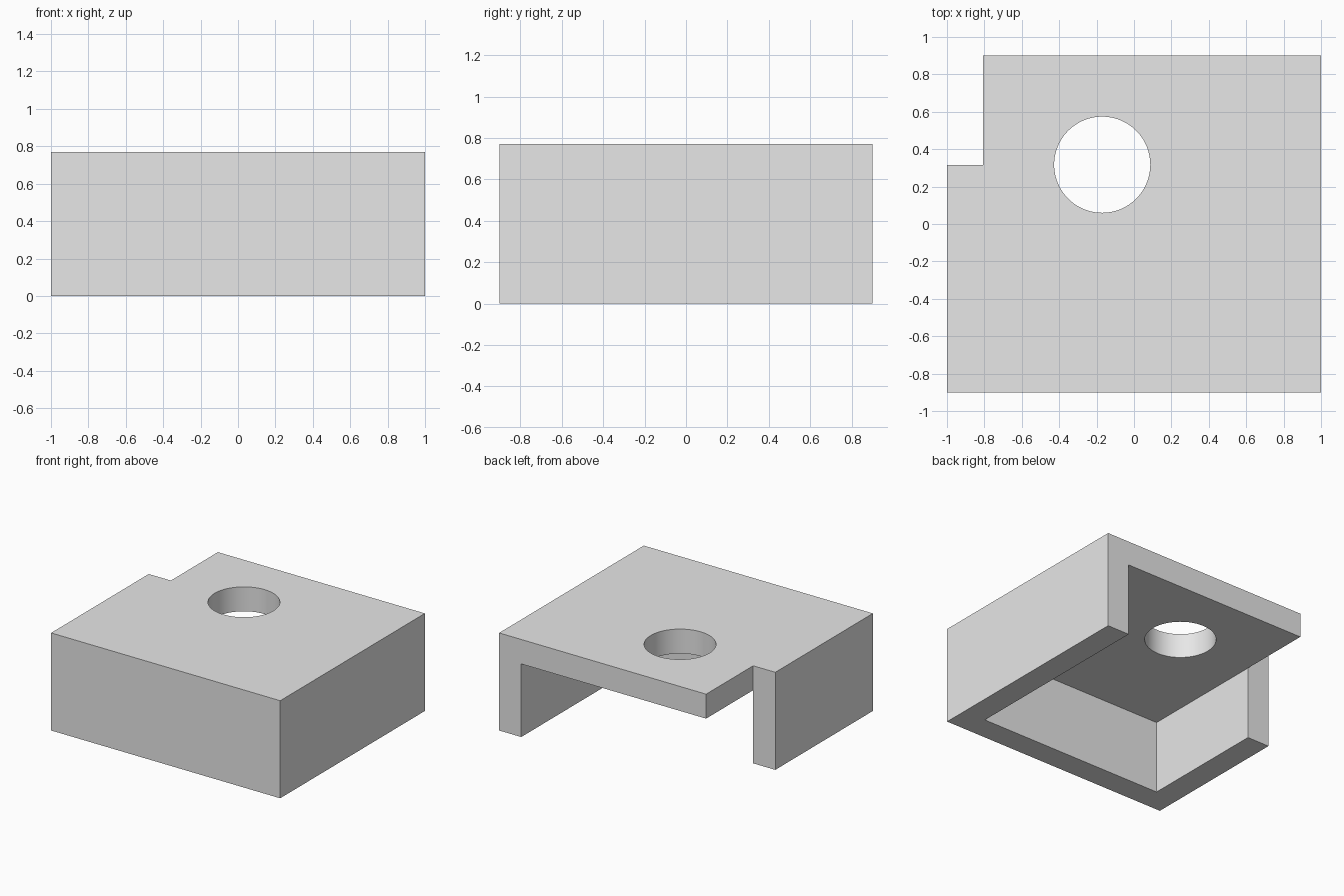
import bpy
import bmesh
import math

if "Cube" in bpy.data.objects:
    bpy.data.objects.remove(bpy.data.objects["Cube"], do_unlink=True)

W, D, H = 1.0, 0.902, 0.77      # half width, half depth, height
T = 0.193                       # wall and plate thickness
NOTCH_Y = 0.315                 # where the short side wall ends
HOLE_X, HOLE_Y, HOLE_R = -0.17, 0.317, 0.257

grey = bpy.data.materials.new("light grey")
grey.use_nodes = True
grey.diffuse_color = (0.8, 0.8, 0.8, 1)
grey.node_tree.nodes["Principled BSDF"].inputs["Base Color"].default_value = (0.8, 0.8, 0.8, 1)


def prism(name, outline, z0, z1):
    """Extrude a counter-clockwise outline from z0 up to z1."""
    bm = bmesh.new()
    base = bm.faces.new([bm.verts.new((x, y, z0)) for x, y in outline])
    top = bmesh.ops.extrude_face_region(bm, geom=[base], use_keep_orig=True)
    for v in top["geom"]:
        if isinstance(v, bmesh.types.BMVert):
            v.co.z = z1
    bmesh.ops.recalc_face_normals(bm, faces=bm.faces)
    mesh = bpy.data.meshes.new(name)
    bm.to_mesh(mesh)
    bm.free()
    mesh.materials.append(grey)
    obj = bpy.data.objects.new(name, mesh)
    bpy.context.collection.objects.link(obj)
    return obj


def rect(x0, y0, x1, y1):
    return [(x0, y0), (x1, y0), (x1, y1), (x0, y1)]


def cut(target, cutter):
    """Subtract the cutter for good and remove it."""
    cutter.hide_render = True
    mod = target.modifiers.new("cut", "BOOLEAN")
    mod.operation = "DIFFERENCE"
    mod.solver = "EXACT"
    mod.object = cutter
    bpy.context.view_layer.objects.active = target
    bpy.ops.object.modifier_apply(modifier=mod.name)
    bpy.data.objects.remove(cutter, do_unlink=True)


# Outer block with the back corner notched out
inner = W - T
bracket = prism("channel_bracket", [(-W, -D), (W, -D), (W, D), (-inner, D),
                                    (-inner, NOTCH_Y), (-W, NOTCH_Y)], 0, H)

# Cavity open at the bottom and back, leaving three walls and a top plate
cut(bracket, prism("cavity_cutter", rect(-inner, T - D, inner, D + 1), -1, H - T))

# Round hole through the top plate
circle = [(HOLE_X + HOLE_R * math.cos(i * math.tau / 96),
           HOLE_Y + HOLE_R * math.sin(i * math.tau / 96)) for i in range(96)]
cut(bracket, prism("hole_cutter", circle, H - 2 * T, H + 1))

# Smooth hole wall, sharp edges elsewhere
bpy.ops.object.select_all(action="DESELECT")
bracket.select_set(True)
bpy.context.view_layer.objects.active = bracket
bpy.ops.object.shade_smooth_by_angle(angle=math.radians(30))
